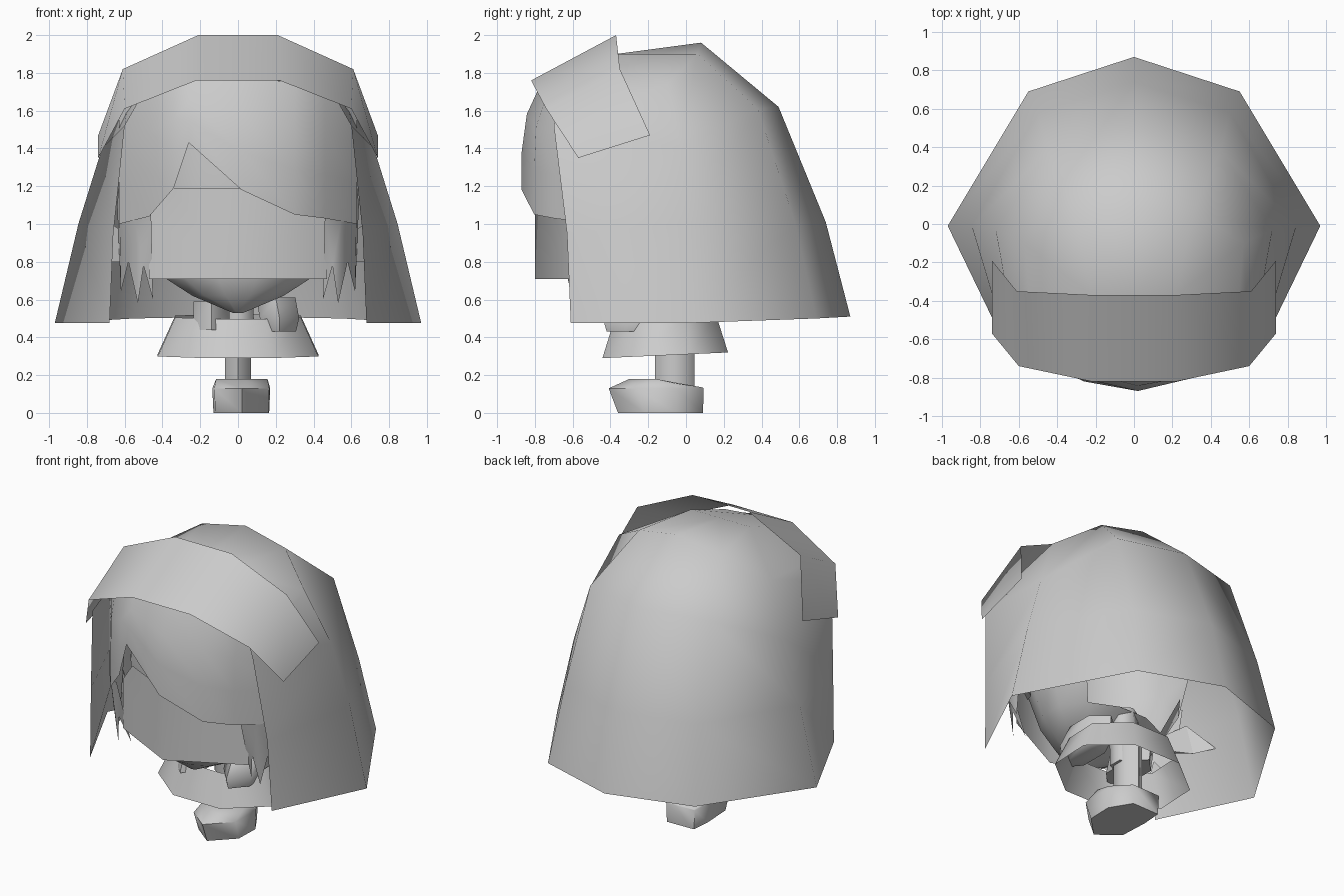
import bpy, math

if "Cube" in bpy.data.objects:
    bpy.data.objects.remove(bpy.data.objects["Cube"])


def mesh(name, verts, faces, mirror=False, smooth=None):
    me = bpy.data.meshes.new(name)
    me.from_pydata(verts, [], faces)
    ob = bpy.data.objects.new(name, me)
    bpy.context.collection.objects.link(ob)
    if mirror:
        m = ob.modifiers.new("mirror", "MIRROR")
        m.use_clip = True
    if smooth:
        bpy.ops.object.select_all(action='DESELECT')
        ob.select_set(True)
        bpy.context.view_layer.objects.active = ob
        bpy.ops.object.shade_smooth_by_angle(angle=math.radians(smooth))
    return ob


def grid_faces(rows, cols, wrap=False):
    out = []
    for r in range(rows - 1):
        for c in range(cols if wrap else cols - 1):
            d = (c + 1) % cols
            out.append((r * cols + c, r * cols + d, (r + 1) * cols + d, (r + 1) * cols + c))
    return out


def loft(name, rings, n, caps=True, tilt=0.0, smooth=65, open_behind=None):
    """Stack of elliptical rings (cx, cy, z, rx, ry)."""
    v = []
    for cx, cy, z, rx, ry in rings:
        for i in range(n):
            a = 2 * math.pi * (i + 0.5) / n
            y = ry * math.sin(a)
            v.append((cx + rx * math.cos(a), cy + y, z + tilt * y))
    f = grid_faces(len(rings), n, True)
    if caps:
        f += [tuple(range(n))[::-1], tuple(range((len(rings) - 1) * n, len(rings) * n))]
    if open_behind is not None:
        f = [q for q in f if sum(v[i][1] for i in q) / len(q) < open_behind]
    return mesh(name, v, f, False, smooth)


# Long hair shell: four levels of a half outline (front, side, back side, back), then crown
hair = [
    (.68, -.61, .475), (.97, -.01, .475), (.55, .69, .50), (0, .87, .51),
    (.66, -.63, .95), (.845, -.01, 1.0), (.50, .58, 1.0), (0, .74, 1.01),
    (.60, -.70, 1.52), (.72, -.03, 1.40), (.45, .38, 1.61), (0, .49, 1.62),
    (.52, -.66, 1.66), (.57, -.10, 1.74), (.31, .06, 1.90), (0, .08, 1.96),
    (.22, -.37, 1.90), (0, -.37, 1.90), (.22, -.74, 1.76), (0, -.76, 1.77)]
crown = [(12, 13, 16, 18), (13, 14, 16), (14, 15, 17, 16), (16, 17, 19, 18)]
mesh("long_hair", hair, grid_faces(4, 4) + crown, True, 80)

# Wide hair band arching over the forehead
band = [(0, -.37, 2.0), (.21, -.37, 2.0), (.61, -.35, 1.82), (.74, -.19, 1.47),
        (0, -.82, 1.76), (.22, -.82, 1.76), (.60, -.74, 1.61), (.74, -.57, 1.35)]
mesh("hair_band", band, grid_faces(2, 4), True, 70)

# Parted fringe: curved sheet with an uneven lower edge
edge = [(-.63, 1.0), (-.47, 1.04), (-.34, 1.19), (-.26, 1.43), (.02, 1.18), (.30, 1.05), (.46, 1.03), (.63, 1.0)]
fringe = []
for t in (0, .33, .66, 1):
    for x, low in edge:
        top = 1.78 - .35 * abs(x) ** 2
        z = top + (low - top) * t
        bulge = 1 - .15 * max(0, (z - 1.4) / .35) ** 2
        fringe.append((x, -.2 - .67 * bulge * math.sqrt(1 - (x / .69) ** 2), z))
mesh("fringe", fringe, grid_faces(4, 8), smooth=60)

# Pointed side locks below the fringe
locks = [(.46, -.64, 1.05), (.55, -.58, 1.04), (.63, -.45, 1.2), (.64, -.30, 1.1),
         (.45, -.50, .60), (.50, -.56, .78), (.53, -.52, .58), (.58, -.50, .80), (.62, -.38, .64)]
mesh("side_locks", locks, [(0, 4, 5), (0, 5, 1), (1, 5, 6), (1, 6, 7), (1, 7, 2), (2, 7, 8, 3)], True, 70)

# Head with tapered chin, open at the back under the hair
loft("head", [(0, -.46, .53, .03, .03), (0, -.38, .62, .25, .23), (0, -.32, .72, .41, .32),
              (0, -.29, .95, .53, .40), (0, -.25, 1.2, .56, .47), (0, -.24, 1.45, .54, .48)],
     12, smooth=60, caps=False, open_behind=-.08)

# Folded face plate
face = [(-.47, -.56, .71), (0, -.80, .71), (.47, -.56, .71),
        (-.47, -.56, 1.04), (0, -.80, 1.19), (.47, -.56, 1.04), (-.35, -.63, 1.19)]
mesh("face_plate", face, [(0, 1, 4, 6, 3), (1, 2, 5, 4)], smooth=70)

# Ears, tucked inside the hair
ear = [(.50, -.42, .80), (.52, -.36, .80), (.55, -.40, .92), (.67, -.30, 1.0), (.70, -.27, .80), (.80, -.17, .83)]
mesh("ears", ear, [(0, 4, 3, 2), (1, 2, 3, 4), (3, 4, 5), (0, 1, 4), (0, 2, 1)], True)

# Flared dress, open at the hem
loft("dress", [(0, -.11, .305, .46, .36), (0, -.11, .51, .36, .29)], 8, False, .045)

# Neck and faceted sleeves
loft("neck", [(0, -.08, .36, .10, .09), (0, -.1, .75, .09, .09)], 6)
loft("right_sleeve", [(.22, -.22, .43, .10, .20), (.22, -.20, .50, .12, .24), (.20, -.16, .61, .12, .18)], 6)
loft("left_sleeve", [(-.14, -.22, .44, .11, .20), (-.14, -.18, .59, .11, .18)], 6)

# Leg and shoe
loft("leg", [(0, -.06, .12, .08, .105), (0, -.06, .55, .08, .105)], 6)
shoe = []
outline = [(-.12, .085), (.08, .09), (.165, -.05), (.16, -.22), (.02, -.36), (-.12, -.25), (-.13, -.05)]
for z, s in ((0, 1), (.13, 1.04), (.17, .97)):
    for x, y in outline:
        front = y < -.2
        push = -.035 if front and z == .13 else (.05 if front and z > .15 else 0)
        rise = .01 if front else (-.035 if y > 0 else -.015)
        shoe.append((.02 + (x - .02) * s, y * s + push, z + (rise if z > .15 else 0)))
mesh("shoe", shoe, grid_faces(3, 7, True) + [tuple(range(7)), tuple(range(14, 21))], smooth=65)
